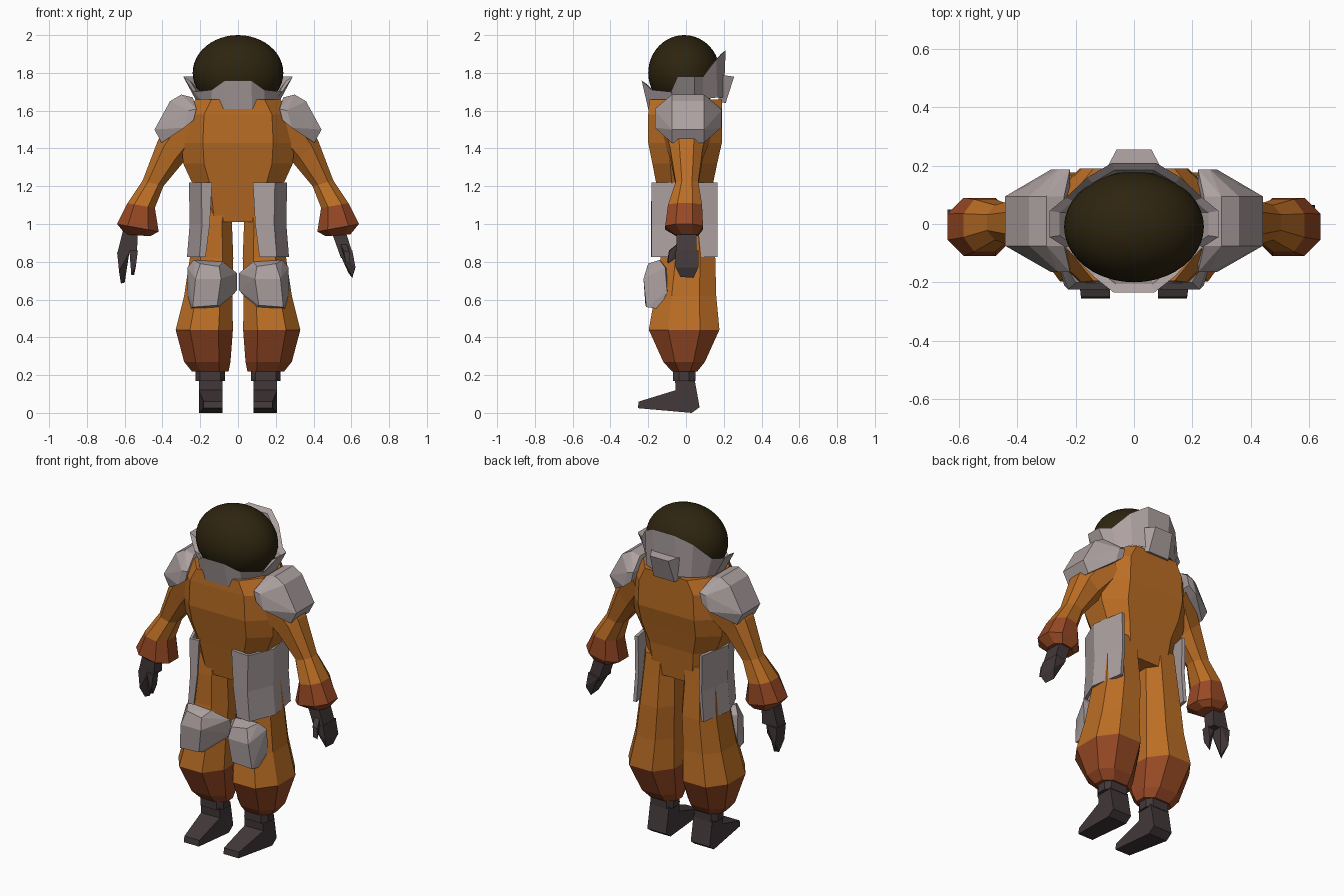
import bpy, bmesh, math
from mathutils import Vector

if "Cube" in bpy.data.objects:
    bpy.data.objects.remove(bpy.data.objects["Cube"])


def material(name, rgb):
    m = bpy.data.materials.new(name)
    m.diffuse_color = (*rgb, 1)
    m.use_nodes = True
    m.node_tree.nodes["Principled BSDF"].inputs["Base Color"].default_value = m.diffuse_color
    return m


ORANGE = material("orange cloth", (0.50, 0.155, 0.018))
RUST = material("rust cuffs", (0.31, 0.066, 0.018))
GREY = material("grey armour", (0.42, 0.355, 0.355))
DARK = material("dark leather", (0.056, 0.040, 0.042))
VISOR = material("dark visor", (0.027, 0.018, 0.005))


def finish(name, bm, mats):
    bmesh.ops.recalc_face_normals(bm, faces=bm.faces)
    me = bpy.data.meshes.new(name)
    bm.to_mesh(me)
    bm.free()
    for m in mats:
        me.materials.append(m)
    ob = bpy.data.objects.new(name, me)
    bpy.context.collection.objects.link(ob)
    return ob


def hull(name, pts, mat, s=1):
    """Faceted solid wrapped around a few corner points."""
    bm = bmesh.new()
    for x, y, z in pts:
        bm.verts.new((x * s, y, z))
    bmesh.ops.convex_hull(bm, input=bm.verts)
    loose = [v for v in bm.verts if not v.link_faces]
    bmesh.ops.delete(bm, geom=loose, context='VERTS')
    bmesh.ops.dissolve_limit(bm, angle_limit=0.05, verts=bm.verts, edges=bm.edges)
    return finish(name, bm, [mat])


def loft(name, sections, mats, s=1, flat=0.5, mat_from=99):
    """Eight-sided tube; section = outer (x,z), inner (x,z), y front, y back."""
    bm = bmesh.new()
    rings = []
    for (xo, zo), (xi, zi), y0, y1 in sections:
        ring = []
        for u, v in ((flat, -1), (1, -.45), (1, .45), (flat, 1),
                     (-flat, 1), (-1, .45), (-1, -.45), (-flat, -1)):
            t = (u + 1) / 2
            ring.append(bm.verts.new((s * (xi + (xo - xi) * t),
                                      (y0 + y1) / 2 + v * (y1 - y0) / 2,
                                      zi + (zo - zi) * t)))
        rings.append(ring)
    for k, (a, b) in enumerate(zip(rings, rings[1:])):
        for i in range(8):
            j = (i + 1) % 8
            f = bm.faces.new((a[i], a[j], b[j], b[i]))
            f.material_index = int(k >= mat_from)
    bm.faces.new(rings[0])
    bm.faces.new(rings[-1]).material_index = int(mat_from < 99)
    return finish(name, bm, mats)


def level(z, x0, x1, y0, y1):
    return ((x1, z), (x0, z), y0, y1)


# Helmet
bpy.ops.mesh.primitive_uv_sphere_add(segments=40, ring_count=24, location=(0, -.01, 1.8))
head = bpy.context.object
head.name = "helmet"
head.scale = (.24, .19, .2)
head.data.materials.append(VISOR)
bpy.ops.object.shade_smooth()

# Suit body
loft("torso", [level(1.01, -.20, .20, -.12, .12), level(1.20, -.235, .235, -.155, .14),
               level(1.32, -.29, .29, -.178, .165), level(1.43, -.30, .30, -.2, .19),
               level(1.58, -.29, .29, -.2, .19), level(1.66, -.225, .225, -.195, .19)],
     [ORANGE], flat=.62)

# Collar: flared band with a raised back
LOW = [(.075, -.20, 1.61), (.14, -.165, 1.645), (.19, -.09, 1.65), (.22, -.045, 1.65),
       (.22, .045, 1.65), (.2, .09, 1.66), (.15, .165, 1.67), (.07, .2, 1.67)]
TOP = [(.07, -.235, 1.76), (.14, -.18, 1.71), (.235, -.08, 1.70), (.29, -.045, 1.78),
       (.29, .045, 1.78), (.235, .09, 1.78), (.16, .16, 1.87), (.075, .21, 1.92)]
bm = bmesh.new()
rings = []
for half in (LOW, TOP):
    loop = half + [(-x, y, z) for x, y, z in reversed(half)]
    rings.append([bm.verts.new(p) for p in loop])
inner = [bm.verts.new((v.co.x * .88, v.co.y * .88, v.co.z - .02)) for v in rings[1]]
core = [bm.verts.new((v.co.x * .8, v.co.y * .8, v.co.z)) for v in rings[0]]
rings += [inner, core]
for a, b in zip(rings, rings[1:]):
    for i in range(16):
        j = (i + 1) % 16
        bm.faces.new((a[i], a[j], b[j], b[i]))
bm.faces.new(core)
finish("collar", bm, [GREY])
hull("collar_back_block",
     [(sx * x, y, z) for sx in (-1, 1) for x, y, z in
      ((.09, .17, 1.65), (.1, .18, 1.79), (.06, .255, 1.78), (.07, .21, 1.64))], GREY)

for s, side in ((1, "right"), (-1, "left")):
    # Trouser leg with rust lower cuff
    loft(side + "_leg",
         [level(1.12, .03, .23, -.12, .125), level(1.0, .032, .24, -.13, .135),
          level(.82, .025, .255, -.135, .155), level(.62, .03, .285, -.165, .16),
          level(.44, .027, .33, -.197, .177), level(.27, .04, .285, -.12, .10),
          level(.22, .05, .245, -.075, .06)],
         [ORANGE, RUST], s, mat_from=4)

    # Ankle band and boot with a narrower toe
    loft(side + "_ankle_band",
         [level(.23, .07, .225, -.07, .05), level(.17, .07, .225, -.07, .05)],
         [DARK], s, flat=.7)
    bm = bmesh.new()
    outline = [(-.058, .18), (-.055, .12), (-.25, .06), (-.255, .025),
               (.03, 0), (.072, .03), (.045, .18)]
    caps = [[bm.verts.new((s * (x - (toe if y < -.1 else 0)), y, z)) for y, z in outline]
            for x, toe in ((.082, 0), (.207, .025))]
    for c in caps:
        bm.faces.new(c)
    for i in range(7):
        j = (i + 1) % 7
        bm.faces.new((caps[0][i], caps[0][j], caps[1][j], caps[1][i]))
    finish(side + "_boot", bm, [DARK])

    # Sleeve with rust cuff
    loft(side + "_arm",
         [((.30, 1.64), (.20, 1.42), -.13, .14), ((.425, 1.44), (.295, 1.32), -.085, .09),
          ((.505, 1.23), (.395, 1.20), -.055, .065), ((.585, 1.11), (.44, 1.085), -.095, .085),
          ((.64, 1.0), (.42, .96), -.11, .09), ((.595, .945), (.465, .935), -.055, .065)],
         [ORANGE, RUST], s, mat_from=3)

    # Shoulder pad
    hull(side + "_shoulder_pad",
         [(x, y, z) for x, z in ((.24, 1.67), (.30, 1.685), (.36, 1.65), (.442, 1.5), (.405, 1.43))
          for y in (-.075, .095)]
         + [(x, y, z) for x, z in ((.22, 1.61), (.26, 1.60), (.285, 1.51), (.235, 1.55))
            for y in (-.165, .187)], GREY, s)

    # Knee pad
    hull(side + "_knee_pad",
         [(.10, -.205, .775), (.20, -.20, .79), (.09, -.225, .71), (.225, -.225, .71),
          (.11, -.215, .57), (.24, -.21, .56), (.08, -.14, .80), (.235, -.14, .81),
          (.005, -.07, .74), (.268, -.11, .77), (.005, -.05, .65), (.27, -.10, .64),
          (.09, -.13, .55), (.25, -.14, .55)], GREY, s)

    # Hip plate: bent sheet wrapping the hip
    x0 = .08 if s > 0 else .14
    plan = [(x0, -.165), (.19, -.175), (.25, -.03), (.215, .165)]
    bm = bmesh.new()
    rows = []
    for z, out, front in ((1.22, 0, 0), (1.0, -.004, .012), (.825, .01, .035)):
        rows.append([bm.verts.new((s * (x + (front if i == 0 else out)), y, z))
                     for i, (x, y) in enumerate(plan)])
    for a, b in zip(rows, rows[1:]):
        for i in range(3):
            bm.faces.new((a[i], a[i + 1], b[i + 1], b[i]))
    ob = finish(side + "_hip_plate", bm, [GREY])
    mod = ob.modifiers.new("thickness", 'SOLIDIFY')
    mod.thickness = .02
    mod.offset = 0

# Right glove: narrow from the front, thumb forward
hull("right_palm", [(x, y, z) for x, z in ((.495, .96), (.57, .96), (.605, .85), (.545, .82))
                    for y in (-.05, .055)], DARK)
hull("right_fingers", [(x, y, z) for x, z in ((.605, .86), (.54, .84), (.622, .77))
                       for y in (-.055, .065)]
     + [(.605, -.03, .72), (.605, .04, .715), (.585, .0, .74)], DARK)
hull("right_thumb", [(.54, -.04, .90), (.575, -.04, .90), (.56, -.09, .86), (.59, -.09, .85),
                     (.57, -.1, .80), (.595, -.095, .79), (.575, -.05, .82)], DARK)

# Left glove: broad from the front, thumb inward
hull("left_palm", [(x, y, z) for x, z in ((-.61, .96), (-.53, .96), (-.64, .84), (-.535, .85))
                   for y in (-.035, .04)], DARK)
hull("left_fingers", [(x, y, z) for x, z in ((-.64, .85), (-.575, .85), (-.63, .75))
                      for y in (-.035, .05)]
     + [(-.62, 0, .685), (-.60, .02, .69), (-.59, 0, .76)], DARK)
hull("left_thumb", [(x, y, z) for x, z in ((-.575, .86), (-.53, .86), (-.54, .78))
                    for y in (-.05, 0)] + [(-.565, -.03, .73), (-.55, -.02, .73)], DARK)
